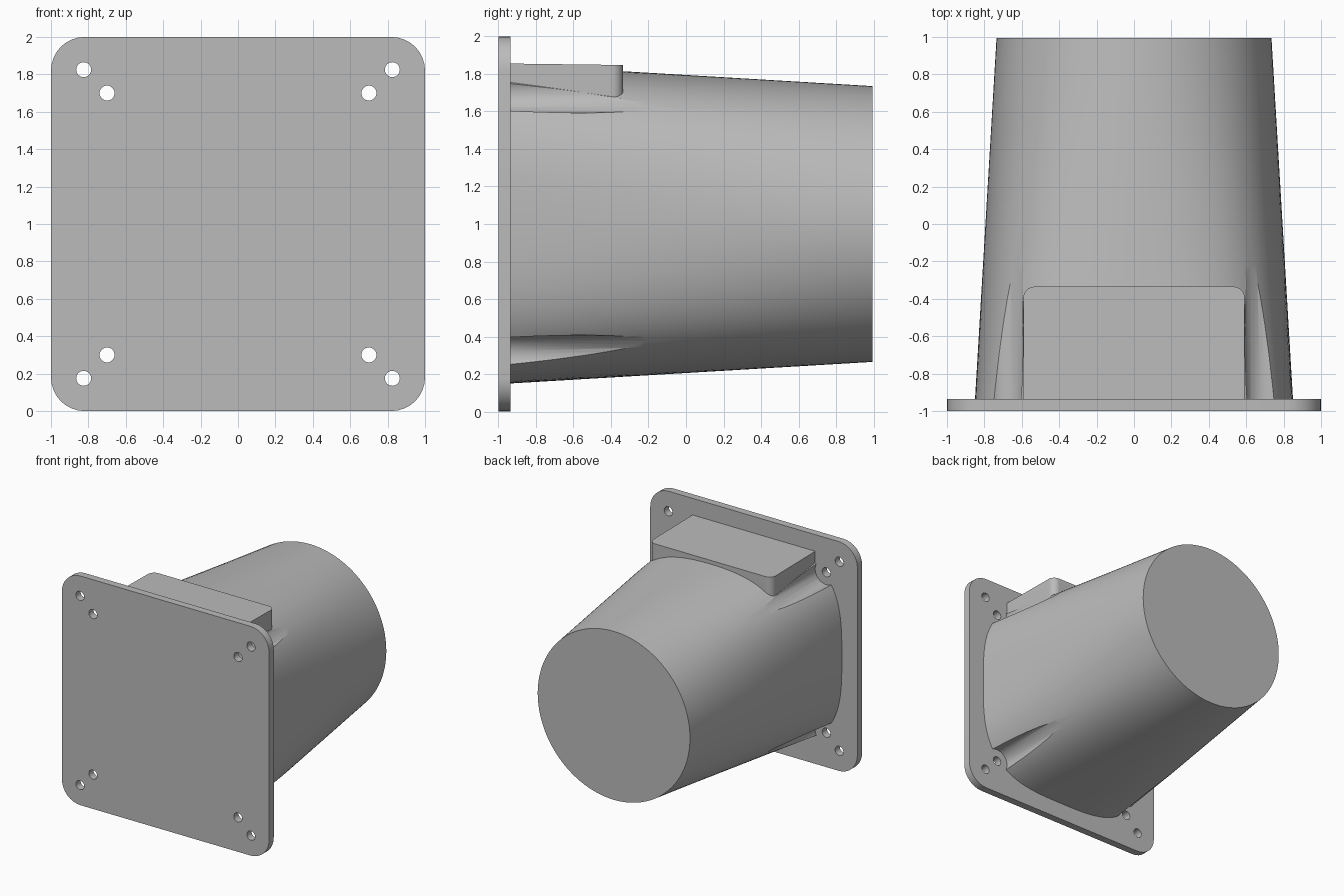
import bpy, bmesh, math
from mathutils import Vector

cube = bpy.data.objects.get("Cube")
if cube:
    bpy.data.objects.remove(cube, do_unlink=True)

grey = bpy.data.materials.new("plain_grey")
grey.use_nodes = True
grey.diffuse_color = (0.5, 0.5, 0.5, 1)
grey.node_tree.nodes["Principled BSDF"].inputs["Base Color"].default_value = (0.5, 0.5, 0.5, 1)

MID = 1.0          # height of the housing axis
PLATE_BACK = -0.935
END = 0.995


def loft(name, rings):
    """Skin a list of closed rings and cap both ends."""
    bm = bmesh.new()
    loops = [[bm.verts.new(p) for p in ring] for ring in rings]
    count = len(loops[0])
    for a, b in zip(loops, loops[1:]):
        for i in range(count):
            j = (i + 1) % count
            bm.faces.new((a[i], a[j], b[j], b[i]))
    bm.faces.new(loops[0])
    bm.faces.new(loops[-1])
    bmesh.ops.recalc_face_normals(bm, faces=bm.faces)
    mesh = bpy.data.meshes.new(name)
    bm.to_mesh(mesh)
    bm.free()
    mesh.materials.append(grey)
    obj = bpy.data.objects.new(name, mesh)
    bpy.context.collection.objects.link(obj)
    return obj


def rounded_rect(x0, x1, y0, y1, r, steps=8):
    corners = ((x1 - r, y1 - r), (x0 + r, y1 - r), (x0 + r, y0 + r), (x1 - r, y0 + r))
    return [(cx + r * math.cos(t), cy + r * math.sin(t))
            for q, (cx, cy) in enumerate(corners)
            for t in [math.pi / 2 * (q + s / steps) for s in range(steps + 1)]]


def rod(name, x, z, r, y0, y1, sides=32):
    """Round bar along y."""
    angles = [math.tau * i / sides for i in range(sides)]
    return loft(name, [[(x + r * math.cos(t), y, z + r * math.sin(t)) for t in angles]
                       for y in (y0, y1)])


def combine(obj, tool, operation):
    mod = obj.modifiers.new("combine", "BOOLEAN")
    mod.operation = operation
    mod.solver = "EXACT"
    mod.object = tool
    bpy.context.view_layer.objects.active = obj
    bpy.ops.object.modifier_apply(modifier=mod.name)
    bpy.data.objects.remove(tool, do_unlink=True)


def finish(obj, angle):
    bpy.ops.object.select_all(action="DESELECT")
    obj.select_set(True)
    bpy.context.view_layer.objects.active = obj
    bpy.ops.object.shade_smooth_by_angle(angle=math.radians(angle))


# Mounting plate with a pair of holes in every corner
outline = rounded_rect(-1, 1, 0, 2, 0.18)
plate = loft("mounting_plate", [[(x, y, z) for x, z in outline] for y in (-1, PLATE_BACK)])
for sx in (-1, 1):
    for sz in (-1, 1):
        for d in (0.7, 0.825):
            combine(plate, rod("hole_cutter", sx * d, MID + sz * d, 0.04, -1.1, -0.8), "DIFFERENCE")
finish(plate, 30)

# Housing: rounded square base blending into a round end
def housing_ring(y, sides=128):
    f = (END - y) / (END - PLATE_BACK)
    n = 3.2
    ring = []
    for i in range(sides):
        t = math.tau * i / sides
        c, s = math.cos(t), math.sin(t)
        square = 0.85 * (abs(c) ** n + abs(s) ** n) ** (-1 / n)
        r = 0.735 + (square - 0.735) * f
        ring.append((r * c, y, MID + r * s))
    return ring


steps = 8
start = PLATE_BACK - 0.02
housing = loft("housing", [housing_ring(start + (END - start) * k / steps)
                           for k in range(steps + 1)])

# Screw clearance grooves along the four corners
for sx in (-1, 1):
    for sz in (-1, 1):
        combine(housing, rod("groove_cutter", sx * 0.7, MID + sz * 0.7, 0.108, -1.1, 0.3), "DIFFERENCE")

# Flat pad on top, slightly sloping, with rounded rear corners
pad_outline = rounded_rect(-0.592, 0.592, start - 0.2, -0.335, 0.06)
pad_outline = [(x, max(y, start + 0.005)) for x, y in pad_outline]
pad_outline = list(dict.fromkeys(pad_outline))
pad = loft("pad", [[(x, y, 1.4) for x, y in pad_outline],
                   [(x, y, 1.843 - 0.013 * y) for x, y in pad_outline]])
combine(housing, pad, "UNION")
finish(housing, 25)
